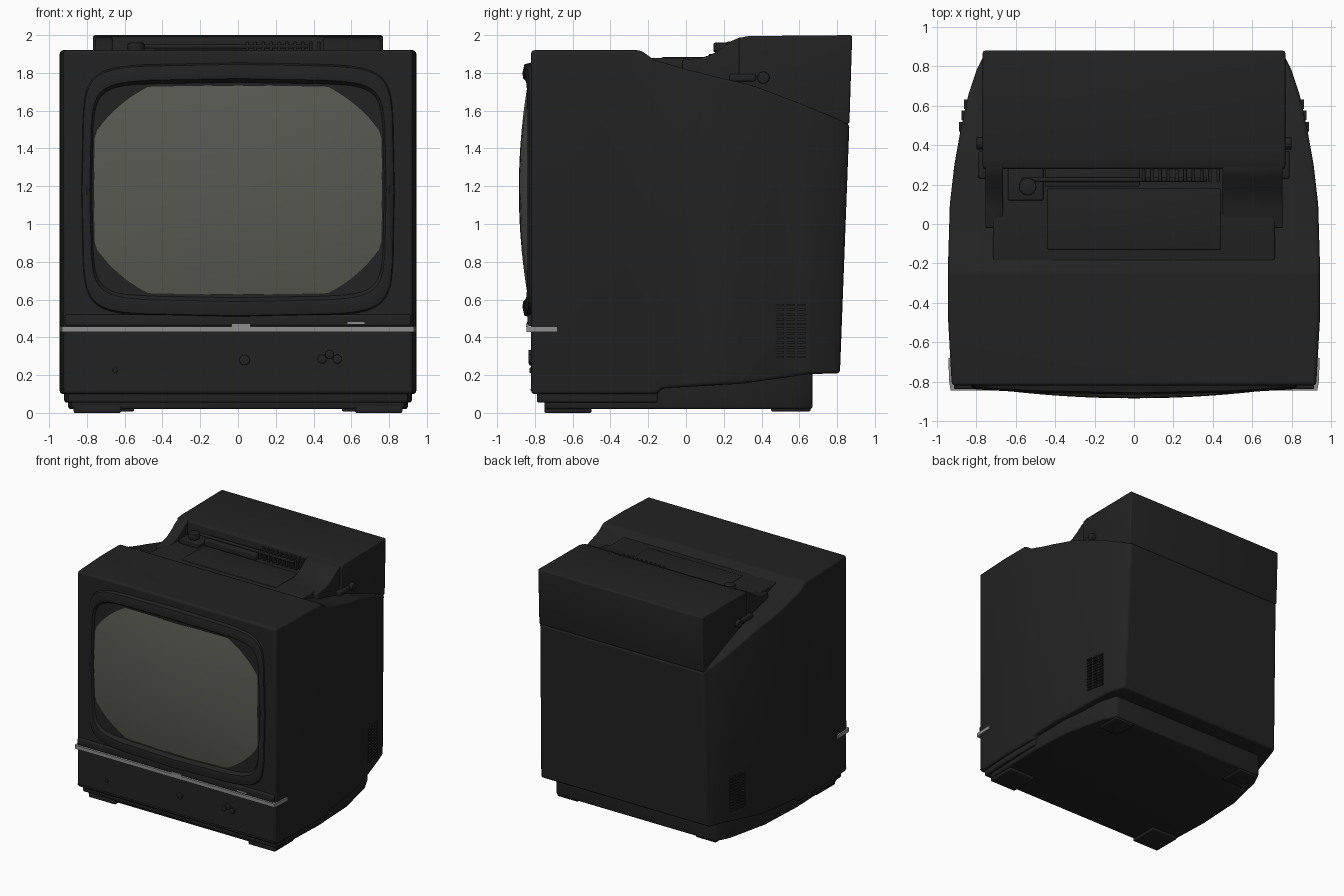
import bpy, bmesh, math

if "Cube" in bpy.data.objects:
    bpy.data.objects.remove(bpy.data.objects["Cube"])


def material(name, rgb):
    m = bpy.data.materials.new(name)
    m.use_nodes = True
    m.diffuse_color = (*rgb, 1)
    m.node_tree.nodes["Principled BSDF"].inputs["Base Color"].default_value = (*rgb, 1)
    return m


BLACK = material("charcoal plastic", (0.016, 0.016, 0.016))
GLASS = material("grey green glass", (0.1, 0.1, 0.085))
SILVER = material("silver trim", (0.27, 0.27, 0.27))


def finish(bm, name, mat, bevel=0.0, segments=3):
    bmesh.ops.recalc_face_normals(bm, faces=bm.faces)
    me = bpy.data.meshes.new(name)
    bm.to_mesh(me)
    bm.free()
    ob = bpy.data.objects.new(name, me)
    bpy.context.collection.objects.link(ob)
    me.materials.append(mat)
    if bevel:
        round_edges(ob, bevel, segments)
    smooth(ob)
    return ob


def activate(ob):
    bpy.ops.object.select_all(action="DESELECT")
    ob.select_set(True)
    bpy.context.view_layer.objects.active = ob


def smooth(ob):
    activate(ob)
    bpy.ops.object.shade_smooth_by_angle(angle=math.radians(35))


def round_edges(ob, width, segments=3):
    activate(ob)
    mod = ob.modifiers.new("bevel", "BEVEL")
    mod.width, mod.segments = width, segments
    mod.limit_method, mod.angle_limit = "ANGLE", math.radians(32)
    bpy.ops.object.modifier_apply(modifier=mod.name)


def prism(points, place, lo, hi, name, mat=BLACK, bevel=0.0):
    """Extrude a 2D outline between lo and hi; place turns (a, b, height) into x, y, z."""
    bm = bmesh.new()
    ends = [[bm.verts.new(place(a, b, h)) for a, b in points] for h in (lo, hi)]
    for ring in ends:
        bm.faces.new(ring)
    n = len(points)
    for i in range(n):
        j = (i + 1) % n
        bm.faces.new((ends[0][i], ends[0][j], ends[1][j], ends[1][i]))
    return finish(bm, name, mat, bevel)


def side_prism(points, x0, x1, name, mat=BLACK, bevel=0.0):
    return prism(points, lambda y, z, x: (x, y, z), x0, x1, name, mat, bevel)


def plan_prism(half, z0, z1, name, mat=BLACK, bevel=0.0):
    outline = half + [(-x, y) for x, y in reversed(half)]
    return prism(outline, lambda x, y, z: (x, y, z), z0, z1, name, mat, bevel)


def box(name, x, y, z, mat=BLACK, bevel=0.0):
    return side_prism([(y[0], z[0]), (y[1], z[0]), (y[1], z[1]), (y[0], z[1])],
                      x[0], x[1], name, mat, bevel)


def cylinder(name, centre, radius, depth, axis, mat=BLACK):
    bm = bmesh.new()
    bmesh.ops.create_cone(bm, cap_ends=True, segments=16, radius1=radius,
                          radius2=radius, depth=depth)
    ob = finish(bm, name, mat, min(radius, depth) * 0.2, 2)
    ob.location = centre
    if axis == "x":
        ob.rotation_euler.y = math.pi / 2
    elif axis == "y":
        ob.rotation_euler.x = math.pi / 2
    return ob


# Cabinet: side profile trimmed by a plan outline that narrows to the back
plan = [(.925, -.82), (.943, -.5), (.944, -.2), (.935, .1), (.912, .3), (.88, .48),
        (.84, .66), (.80, .78), (.755, .87)]
cabinet = side_prism([(-.82, .1), (-.82, 1.92), (-.24, 1.92), (-.17, 1.87), (0, 1.82),
                      (.2, 1.77), (.35, 1.735), (.6, 1.64), (.865, 1.53), (.815, .21),
                      (.65, .205), (.3, .155), (-.13, .13), (-.15, .1)],
                     -1.2, 1.2, "cabinet")
cutter = plan_prism(plan, -.5, 2.5, "plan_cutter")
cutter.hide_render = True
activate(cabinet)
trim = cabinet.modifiers.new("trim", "BOOLEAN")
trim.operation, trim.object, trim.solver = "INTERSECT", cutter, "EXACT"
bpy.ops.object.modifier_apply(modifier=trim.name)
bpy.data.objects.remove(cutter)
round_edges(cabinet, .025)
smooth(cabinet)

# Base, plinth and feet
plan_prism([(.88, -.75), (.90, -.2), (.88, .2), (.80, .55), (.74, .67)],
           .02, .3, "base", BLACK, .015)
plan_prism([(.90, -.79), (.92, -.5), (.92, -.15)], .055, .16, "plinth", BLACK, .012)
for s, side in ((1, "left"), (-1, "right")):
    box(side + "_front_foot", sorted((s * .62, s * .87)), (-.75, -.5), (0, .04), BLACK, .008)
    box(side + "_back_foot", sorted((s * .55, s * .74)), (.45, .66), (.008, .04), BLACK, .008)

# Top deck and rear housing
side_prism([(-.25, 1.6), (-.25, 1.88), (.1, 1.873), (.32, 1.873), (.32, 1.6)],
           -.715, .715, "deck", BLACK, .01)
side_prism([(.28, 1.6), (.28, 1.985), (.33, 1.995), (.88, 2.0), (.865, 1.53), (.6, 1.5)],
           -.768, .768, "rear_housing", BLACK, .012)
ramp = [(-.02, 1.7), (-.02, 1.868), (.08, 1.88), (.13, 1.895), (.19, 1.93), (.24, 1.968),
        (.285, 1.988), (.4, 1.98), (.4, 1.7)]
side_prism(ramp, .45, .755, "left_ramp", BLACK, .008)
side_prism(ramp, -.755, -.665, "right_ramp", BLACK, .008)
box("deck_panel", (-.44, .44), (-.13, .18), (1.86, 1.883), BLACK, .006)

# Folded aerial with hinge and ribbed clip
box("aerial_tray", (-.45, .03), (.19, .29), (1.87, 1.925), BLACK, .008)
cylinder("aerial_rod", (-.1, .225, 1.94), .012, .94, "x")
cylinder("aerial_hinge", (-.54, .19, 1.935), .045, .05, "z")
box("aerial_stop", (-.64, -.46), (.12, .28), (1.87, 1.9), BLACK, .006)
for i in range(10):
    x = .04 + i * .042
    box(f"clip_rib_{i + 1}", (x, x + .018), (.215, .29), (1.88, 1.965), BLACK, .004)


# Screen surround and glass, from barrel-shaped loops
def barrel(hx, hz, steps=64):
    loop = []
    for i in range(steps):
        t = 2 * math.pi * i / steps
        c, s = math.cos(t), math.sin(t)
        u = math.copysign(abs(c) ** .22, c)
        v = math.copysign(abs(s) ** .22, s)
        loop.append((hx * u * (1 - .025 * v * v), hz * v * (1 - .035 * u * u)))
    return loop


def loft(loops, name, mat, cap=False):
    bm = bmesh.new()
    rings = [[bm.verts.new(p) for p in loop] for loop in loops]
    n = len(rings[0])
    for a, b in zip(rings, rings[1:]):
        for i in range(n):
            j = (i + 1) % n
            bm.faces.new((a[i], a[j], b[j], b[i]))
    if cap:
        bm.faces.new(rings[-1])
    return finish(bm, name, mat)


MID = 1.18


def frame_loop(hx, hz, depth, curve=.03):
    return [(x, depth - curve * (1 - (x / .85) ** 2), MID + z) for x, z in barrel(hx, hz)]


loft([frame_loop(.84, .68, -.80, 0), frame_loop(.825, .665, -.826), frame_loop(.80, .62, -.836),
      frame_loop(.785, .59, -.832), frame_loop(.765, .57, -.80), frame_loop(.70, .5, -.79)],
     "screen_surround", BLACK)


def glass_loop(k):
    return [(x * k, -.885 + .052 * (x * k / .76) ** 2 + .045 * (z * k / .55) ** 2, MID + z * k)
            for x, z in barrel(.765, .555)]


loft([glass_loop(k / 12) for k in range(12, 0, -1)], "screen_glass", GLASS, True)

# Front band, silver stripe and badge plate
box("front_ledge", (-.915, .915), (-.838, -.8), (.46, .52), BLACK, .01)
plan_prism([(.931, -.845), (.938, -.8), (.943, -.68)], .428, .458, "silver_stripe", SILVER)
box("badge_plate", (-.035, .065), (-.846, -.838), (.455, .474), SILVER)
box("label_plate", (.58, .67), (-.842, -.836), (.47, .482), SILVER)
box("lower_groove", (-.92, .92), (-.823, -.81), (.118, .126))

# Front controls
cylinder("power_button", (.035, -.822, .28), .028, .02, "y")
cylinder("headphone_socket", (-.65, -.822, .225), .014, .014, "y")
for i, (x, z) in enumerate([(.445, .285), (.485, .31), (.525, .285)]):
    cylinder(f"control_key_{i + 1}", (x, -.823, z), .024, .022, "y")

# Side vents and carry handle knobs
for s, side in ((1, "left"), (-1, "right")):
    for col in range(3):
        for row in range(12):
            y, z = .47 + col * .057, .29 + row * .025
            skin = .882 - (y - .47) * .22
            box(f"{side}_vent_{col + 1}_{row + 1}", sorted((s * (skin - .03), s * (skin + .007))),
                (y, y + .048), (z, z + .012))
    box(side + "_handle_pivot", sorted((s * .74, s * .79)), (.23, .37), (1.755, 1.795), BLACK, .012)
    cylinder(side + "_handle_knob", (s * .775, .41, 1.775), .032, .05, "x")
